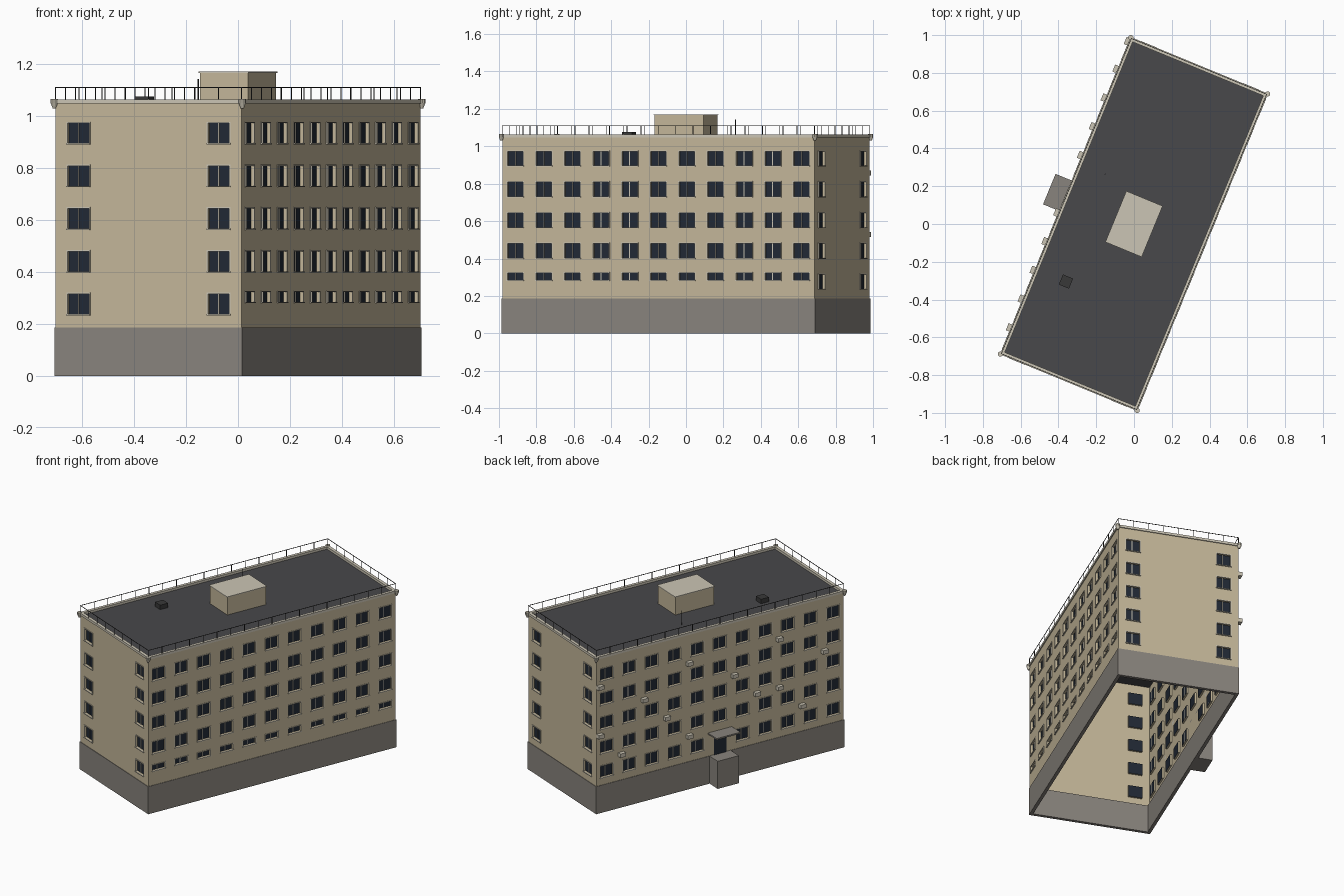
import bpy, bmesh, math
from mathutils import Matrix, Vector

if "Cube" in bpy.data.objects:
    bpy.data.objects.remove(bpy.data.objects["Cube"])

ROT = Matrix.Rotation(math.radians(-22.4), 4, 'Z')
HW, HL = 0.3875, 0.9025            # half width, half length
BASE, TOP = 0.187, 1.05

def mat(name, c):
    m = bpy.data.materials.new(name)
    m.diffuse_color = (*c, 1)
    m.use_nodes = True
    m.node_tree.nodes["Principled BSDF"].inputs["Base Color"].default_value = m.diffuse_color
    return m

BEIGE = mat("beige_plaster", (0.55, 0.47, 0.32))
CREAM = mat("cream_trim", (0.60, 0.56, 0.46))
STONE = mat("grey_stone", (0.25, 0.23, 0.205))
ROOF = mat("dark_roof", (0.065, 0.065, 0.07))
GLASS = mat("dark_glass", (0.015, 0.022, 0.035))
METAL = mat("dark_metal", (0.04, 0.04, 0.04))

def finish(name, bm, *mats):
    me = bpy.data.meshes.new(name)
    bm.to_mesh(me)
    bm.free()
    for m in mats:
        me.materials.append(m)
    ob = bpy.data.objects.new(name, me)
    ob.matrix_world = ROT
    bpy.context.collection.objects.link(ob)
    return ob

def box(bm, lo, hi, M=Matrix()):
    lo, hi = Vector(lo), Vector(hi)
    S = Matrix.Diagonal((*(hi - lo), 1))
    bmesh.ops.create_cube(bm, size=1, matrix=M @ Matrix.Translation((lo + hi) / 2) @ S)

def boxes(name, m, *pairs):
    bm = bmesh.new()
    for lo, hi in pairs:
        box(bm, lo, hi)
    return finish(name, bm, m)

def ring(name, m, out, inn, z0, z1):
    a, b, c, d = HW + out, HL + out, HW - inn, HL - inn
    return boxes(name, m, ((-a, -b, z0), (a, -d, z1)), ((-a, d, z0), (a, b, z1)),
                 ((-a, -d, z0), (-c, d, z1)), ((c, -d, z0), (a, d, z1)))

# Facade: wall sheet with recessed glazing, plus window surrounds
def facade(name, angle, half, dist, cols, rows, ww, skip=()):
    M = Matrix.Rotation(math.radians(angle), 4, 'Z')
    bm, fr = bmesh.new(), bmesh.new()
    y, rec = -dist, -dist + 0.012

    def quad(pts, mi=0):
        bm.faces.new([bm.verts.new(M @ Vector(p)) for p in pts]).material_index = mi

    xs = [-half] + [c + s * ww / 2 for c in cols for s in (-1, 1)] + [half]
    zs = [BASE] + [z for r in rows for z in r] + [TOP]
    for i in range(len(xs) - 1):
        for j in range(len(zs) - 1):
            a, b, c, d = xs[i], xs[i + 1], zs[j], zs[j + 1]
            if not (i % 2 and j % 2) or (i // 2, j // 2) in skip:
                quad([(a, y, c), (b, y, c), (b, y, d), (a, y, d)])
                continue
            loop = [(a, c), (b, c), (b, d), (a, d)]
            quad([(p, rec, q) for p, q in loop], 1)
            for k in range(4):
                (p, q), (r, s) = loop[k], loop[(k + 1) % 4]
                quad([(p, y, q), (r, y, s), (r, rec, s), (p, rec, q)])
            f, t, mid = 0.005, y - 0.003, a + 0.45 * (b - a)
            box(fr, (a - f, t, c), (a, y, d), M)
            box(fr, (b, t, c), (b + f, y, d), M)
            box(fr, (a - f, t, d), (b + f, y, d + f), M)
            box(fr, (a - f, t - 0.004, c - f), (b + f, y, c), M)
            box(fr, (mid - 0.002, rec - 0.004, c), (mid + 0.002, rec, d), M)
    bmesh.ops.remove_doubles(bm, verts=bm.verts, dist=1e-5)
    bmesh.ops.recalc_face_normals(bm, faces=bm.faces)
    if sum(f.normal.dot(M @ Vector((0, -1, 0))) * f.calc_area() for f in bm.faces) < 0:
        bmesh.ops.reverse_faces(bm, faces=bm.faces)
    finish(name + "_wall", bm, BEIGE, GLASS)
    finish(name + "_window_frames", fr, CREAM)

rows = [(0.238 + 0.1645 * k, 0.315 + 0.1645 * k) for k in range(5)]
low_rows = [(0.285, 0.322)] + rows[1:]
long_cols = [0.1654 * (k - 5) for k in range(11)]
facade("front_end", 0, HW, HL, [-0.292, 0.292], rows, 0.088)
facade("back_end", 180, HW, HL, [-0.292, 0.292], rows, 0.088)
facade("right_side", 90, HL, HW, long_cols, low_rows, 0.09)
facade("left_side", -90, HL, HW, long_cols, rows, 0.09, skip=[(5, 0)])

# Plinth, roof deck and parapet
ring("plinth", STONE, 0.003, 0.018, 0, BASE)
boxes("roof_deck", ROOF, ((-HW + 0.002, -HL + 0.002, 1.036), (HW - 0.002, HL - 0.002, 1.046)))
ring("parapet", CREAM, 0.006, 0.014, 1.048, 1.064)

# Rain heads at the corners
bm = bmesh.new()
for sx in (-1, 1):
    for sy in (-1, 1):
        for r1, r2, h, z in ((0.006, 0.014, 0.02, 1.04), (0.014, 0.014, 0.016, 1.058)):
            bmesh.ops.create_cone(bm, cap_ends=True, segments=10, radius1=r1, radius2=r2, depth=h,
                                  matrix=Matrix.Translation((sx * (HW + 0.004), sy * (HL + 0.004), z)))
finish("rain_heads", bm, CREAM)

# Roof railing: posts and top rail
bm = bmesh.new()
t, zr = 0.0015, 1.111
for s in (-1, 1):
    for k in range(19):
        y = -HL + 2 * HL * k / 18
        box(bm, (s * HW - t, y - t, 1.06), (s * HW + t, y + t, zr))
    for k in range(1, 8):
        x = -HW + 2 * HW * k / 8
        box(bm, (x - t, s * HL - t, 1.06), (x + t, s * HL + t, zr))
    box(bm, (s * HW - t, -HL, zr - 2 * t), (s * HW + t, HL, zr))
    box(bm, (-HW, s * HL - t, zr - 2 * t), (HW, s * HL + t, zr))
finish("roof_railing", bm, METAL)

# Roof structures
boxes("stair_house", BEIGE, ((-0.1, -0.142, 1.046), (0.1, 0.142, 1.166)))
boxes("stair_house_cap", CREAM, ((-0.104, -0.146, 1.166), (0.104, 0.146, 1.171)))
boxes("roof_hatch", METAL, ((-0.246, -0.448, 1.046), (-0.188, -0.39, 1.076)))
boxes("antenna", METAL, ((-0.244, 0.184, 1.046), (-0.24, 0.188, 1.142)))

# Entrance on the left side
boxes("entrance_porch", STONE, ((-0.482, -0.077, 0), (-HW, 0.077, BASE)))
boxes("entrance_canopy", STONE, ((-0.485, -0.087, 0.335), (-HW, 0.087, 0.345)))
boxes("entrance_door", GLASS, ((-HW - 0.005, -0.045, BASE), (-HW, 0.045, 0.315)))

# Air conditioners below some left side windows
spots = [(0, 3), (0, 1), (1, 0), (2, 2), (3, 1), (4, 3), (4, 0), (6, 2), (7, 1),
         (8, 3), (8, 1), (9, 0), (10, 2)]
bm = bmesh.new()
for c, r in spots:
    v, z = 0.887 - 0.1645 * c, 0.363 + 0.1645 * r
    v = min(v, HL - 0.022)
    box(bm, (-HW - 0.026, v - 0.02, z - 0.013), (-HW, v + 0.02, z + 0.013))
finish("air_conditioners", bm, CREAM)
